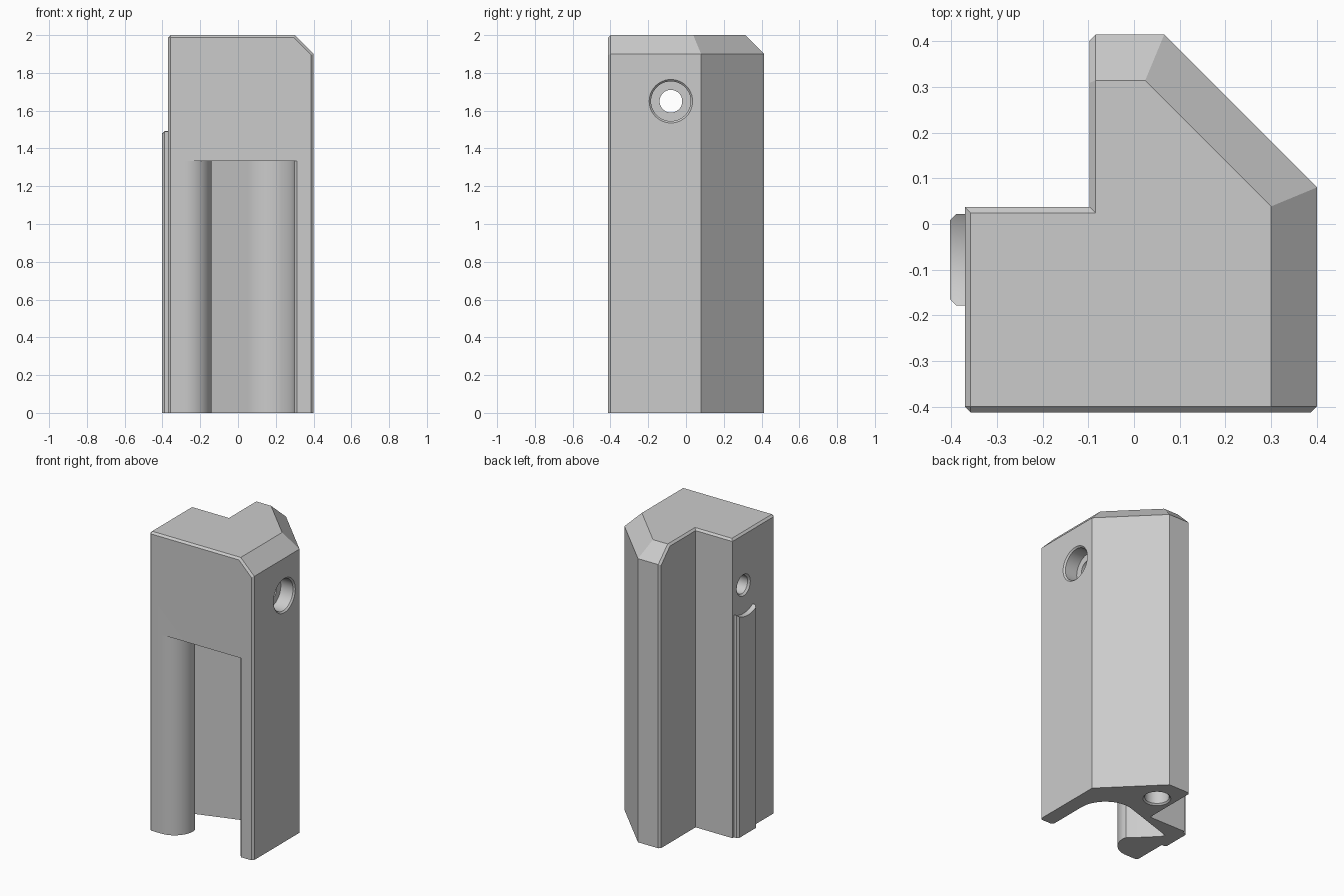
import bpy, bmesh
from math import sin, cos, pi, radians
from mathutils import Vector, Matrix

old = bpy.data.objects.get("Cube")
if old:
    bpy.data.objects.remove(old, do_unlink=True)

grey = bpy.data.materials.new("plain_grey")
grey.use_nodes = True
tone = (0.6, 0.6, 0.6, 1)
grey.diffuse_color = tone
grey.node_tree.nodes["Principled BSDF"].inputs["Base Color"].default_value = tone


def make_object(name, bm):
    bmesh.ops.recalc_face_normals(bm, faces=bm.faces)
    mesh = bpy.data.meshes.new(name)
    bm.to_mesh(mesh)
    bm.free()
    mesh.materials.append(grey)
    obj = bpy.data.objects.new(name, mesh)
    bpy.context.collection.objects.link(obj)
    return obj


def prism(outline, low, high):
    bm = bmesh.new()
    base = bm.faces.new([bm.verts.new((x, y, low)) for x, y in outline])
    out = bmesh.ops.extrude_face_region(bm, geom=[base])
    top = [v for v in out["geom"] if isinstance(v, bmesh.types.BMVert)]
    bmesh.ops.translate(bm, verts=top, vec=(0, 0, high - low))
    bmesh.ops.recalc_face_normals(bm, faces=bm.faces)
    return bm


def arc(cx, cy, r, start, end, steps=16):
    angles = [radians(start + (end - start) * i / steps) for i in range(steps + 1)]
    return [(cx + r * cos(a), cy + r * sin(a)) for a in angles]


def bore(name, profile, matrix, sides=48):
    """Solid of (radius, height) rings, capped at both ends."""
    bm = bmesh.new()
    rings = [[bm.verts.new((r * cos(2 * pi * i / sides), r * sin(2 * pi * i / sides), h))
              for i in range(sides)] for r, h in profile]
    for a, b in zip(rings, rings[1:]):
        for i in range(sides):
            j = (i + 1) % sides
            bm.faces.new((a[i], a[j], b[j], b[i]))
    bm.faces.new(rings[0])
    bm.faces.new(rings[-1])
    bm.transform(matrix)
    return make_object(name, bm)


def activate(obj):
    bpy.ops.object.select_all(action="DESELECT")
    obj.select_set(True)
    bpy.context.view_layer.objects.active = obj


def cut(target, cutter):
    cutter.hide_render = True
    activate(target)
    mod = target.modifiers.new("cut", "BOOLEAN")
    mod.operation = "DIFFERENCE"
    mod.solver = "EXACT"
    mod.object = cutter
    bpy.ops.object.modifier_apply(modifier=mod.name)
    bpy.data.objects.remove(cutter, do_unlink=True)


def smooth(obj):
    activate(obj)
    bpy.ops.object.shade_smooth_by_angle(angle=radians(30))


# Main body with wide sloped top edges on the right, diagonal and back
LEFT, STEP_X, STEP_Y, FRONT, BACK, RIGHT = -0.37, -0.097, 0.037, -0.412, 0.414, 0.4
bm = prism([(LEFT, FRONT), (RIGHT, FRONT), (RIGHT, 0.08), (0.066, BACK),
            (STEP_X, BACK), (STEP_X, STEP_Y), (LEFT, STEP_Y)], 0, 2)
for point, normal in (((RIGHT, 0, 1.9), (1, 0, 1)),
                      ((RIGHT, 0.08, 1.9), (0.7071, 0.7071, 1)),
                      ((0, BACK, 1.9), (0, 1, 1))):
    bmesh.ops.bisect_plane(bm, geom=bm.verts[:] + bm.edges[:] + bm.faces[:], dist=1e-5,
                           plane_co=point, plane_no=Vector(normal).normalized(),
                           clear_outer=True)
    bmesh.ops.holes_fill(bm, edges=[e for e in bm.edges if e.is_boundary], sides=0)
bmesh.ops.recalc_face_normals(bm, faces=bm.faces)


def is_narrow_edge(edge):
    a, b = (v.co for v in edge.verts)

    def on(axis, value):
        return abs(a[axis] - value) < 1e-3 and abs(b[axis] - value) < 1e-3

    if on(2, 0):
        return False
    if on(1, FRONT):
        return True
    if on(0, STEP_X):
        return not on(1, STEP_Y)
    return on(2, 2) and (on(0, LEFT) or on(1, STEP_Y))


bmesh.ops.bevel(bm, geom=[e for e in bm.edges if is_narrow_edge(e)], offset=0.013,
                offset_type="OFFSET", segments=1, affect="EDGES", clamp_overlap=True)
body = make_object("body", bm)

# Front channel: rounded right corner, slanted back wall, curved lip on the left
channel = [(0.353, -0.453), (0.3, -0.4)]
channel += arc(0.11, -0.14, 0.19, 0, 108)
channel += [(-0.31, -0.075), (-0.3, -0.1), (-0.165, -0.235), (-0.145, -0.25)]
channel += arc(-0.28, -0.272, 0.14, 0, -90)
channel += [(-0.28, -0.453)]
cut(body, make_object("channel_cutter", prism(channel, -0.1, 1.333)))

# Cross hole with a wide recess on the right and a small rim on the left
across = Matrix.Translation((0, -0.08, 1.65)) @ Matrix.Rotation(pi / 2, 4, "Y")
cut(body, bore("cross_hole_cutter",
               [(0.125, 0.41), (0.105, 0.39), (0.105, 0.3), (0.06, 0.3),
                (0.06, -0.358), (0.082, -0.38)], across))

# Blind hole underneath the back column
cut(body, bore("base_hole_cutter",
               [(0.095, -0.01), (0.075, 0.01), (0.075, 0.3)],
               Matrix.Translation((0.015, 0.235, 0))))
smooth(body)

# Raised rail on the left, its top hollowed around the cross hole
RAIL_X = -0.402
bm = prism([(RAIL_X, -0.178), (-0.365, -0.178), (-0.365, 0.022), (RAIL_X, 0.022)], 0, 1.56)
edges = [e for e in bm.edges
         if all(abs(v.co.x - RAIL_X) < 1e-4 for v in e.verts)
         and any(v.co.z > 0 for v in e.verts)]
bmesh.ops.bevel(bm, geom=edges, offset=0.013, segments=1, affect="EDGES")
rail = make_object("side_rail", bm)
cut(rail, bore("rail_cutter", [(0.205, -0.45), (0.189, -0.389), (0.189, -0.3)], across))
smooth(rail)
